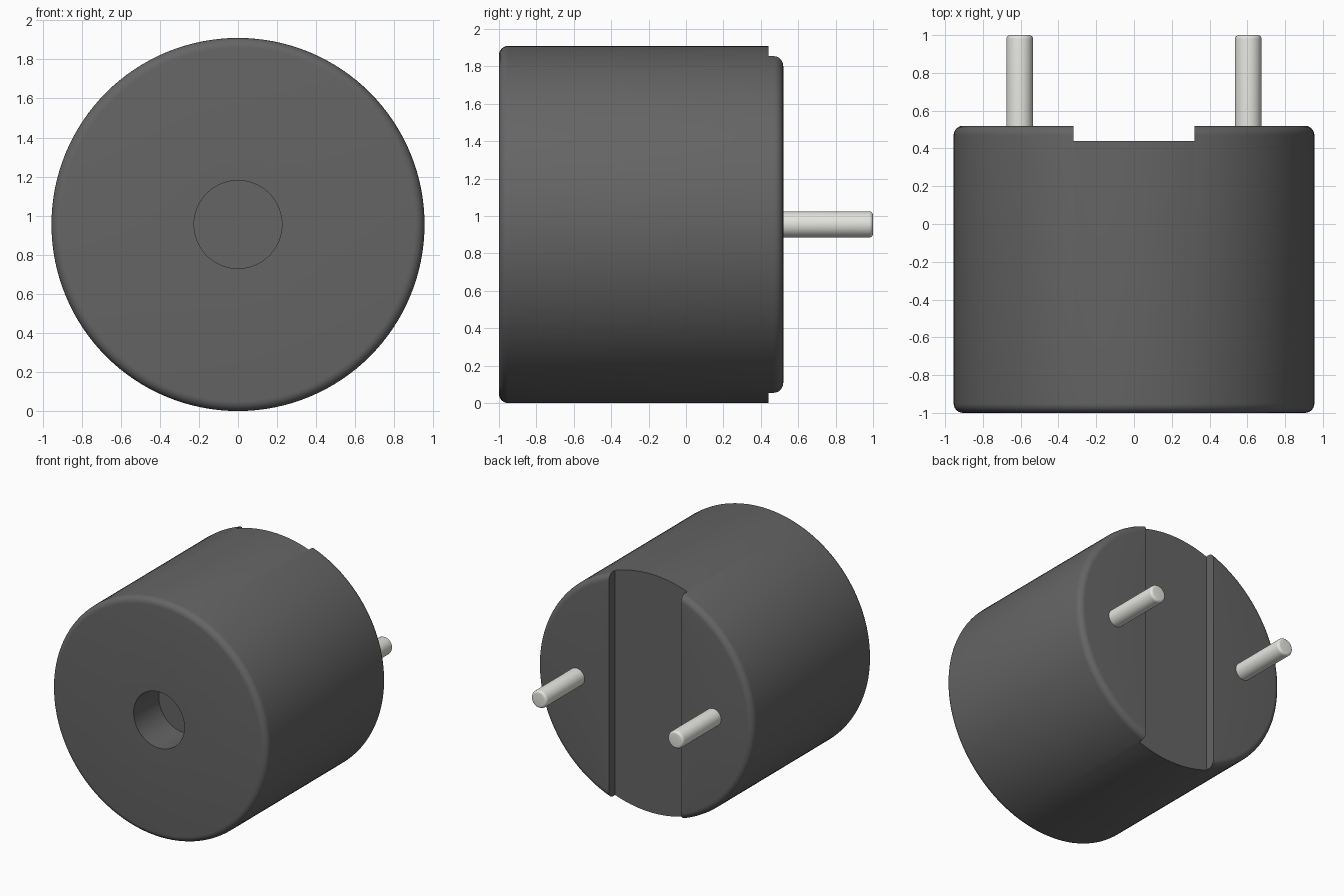
import bpy, bmesh, math

if "Cube" in bpy.data.objects:
    bpy.data.objects.remove(bpy.data.objects["Cube"])

R = 0.955          # body radius, also height of its axis
TAU = 2 * math.pi


def material(name, color):
    m = bpy.data.materials.new(name)
    m.diffuse_color = (*color, 1)
    m.use_nodes = True
    m.node_tree.nodes["Principled BSDF"].inputs["Base Color"].default_value = m.diffuse_color
    return m


def fillet(r, y, rad, side, n=6):
    """Rounded outer corner at radius r; side -1 = front end, +1 = back end."""
    pts = []
    for i in range(n + 1):
        a = i / n * math.pi / 2
        pts.append((r - rad + rad * math.sin(a), y - side * rad * (1 - math.cos(a))))
    return pts if side < 0 else pts[::-1]


def lathe(name, profile, x, steps, mat):
    """Revolve (radius, y) points around an axis parallel to y."""
    bm = bmesh.new()
    vs = [bm.verts.new((r, y, 0)) for r, y in profile]
    edges = [bm.edges.new(p) for p in zip(vs, vs[1:])]
    bmesh.ops.spin(bm, geom=vs + edges, cent=(0, 0, 0), axis=(0, 1, 0),
                   angle=TAU, steps=steps)
    bmesh.ops.remove_doubles(bm, verts=bm.verts, dist=1e-5)
    bmesh.ops.recalc_face_normals(bm, faces=bm.faces)
    me = bpy.data.meshes.new(name)
    bm.to_mesh(me)
    bm.free()
    me.materials.append(mat)
    ob = bpy.data.objects.new(name, me)
    ob.location = (x, 0, R)
    bpy.context.collection.objects.link(ob)
    return ob


def activate(ob):
    bpy.ops.object.select_all(action='DESELECT')
    ob.select_set(True)
    bpy.context.view_layer.objects.active = ob


dark = material("dark_plastic", (0.13, 0.13, 0.13))
metal = material("pin_metal", (0.78, 0.78, 0.74))

# Round housing with blind front hole and rounded rims
body = lathe("housing",
             [(0, -0.68), (0.225, -0.68), (0.225, -1.0)]
             + fillet(R, -1.0, 0.05, -1) + fillet(R, 0.52, 0.05, 1)
             + [(0, 0.52)], 0, 128, dark)

# Slot across the back face
bpy.ops.mesh.primitive_cube_add(size=1, location=(0, 0.69, R))
cutter = bpy.context.object
cutter.name = "slot_cutter"
cutter.scale = (0.64, 0.5, 2.4)
cutter.hide_render = True
cutter.data.materials.append(dark)
activate(body)
mod = body.modifiers.new("slot", 'BOOLEAN')
mod.operation = 'DIFFERENCE'
mod.solver = 'EXACT'
mod.object = cutter
bpy.ops.object.modifier_apply(modifier=mod.name)
bpy.data.objects.remove(cutter, do_unlink=True)

# Two metal pins
pins = [lathe(f"{side}_pin",
              [(0, 0.5), (0.07, 0.5)] + fillet(0.07, 1.0, 0.02, 1, 5) + [(0, 1.0)],
              x, 40, metal)
        for side, x in (("left", -0.605), ("right", 0.605))]

for ob in [body] + pins:
    activate(ob)
    bpy.ops.object.shade_smooth_by_angle(angle=math.radians(30))
